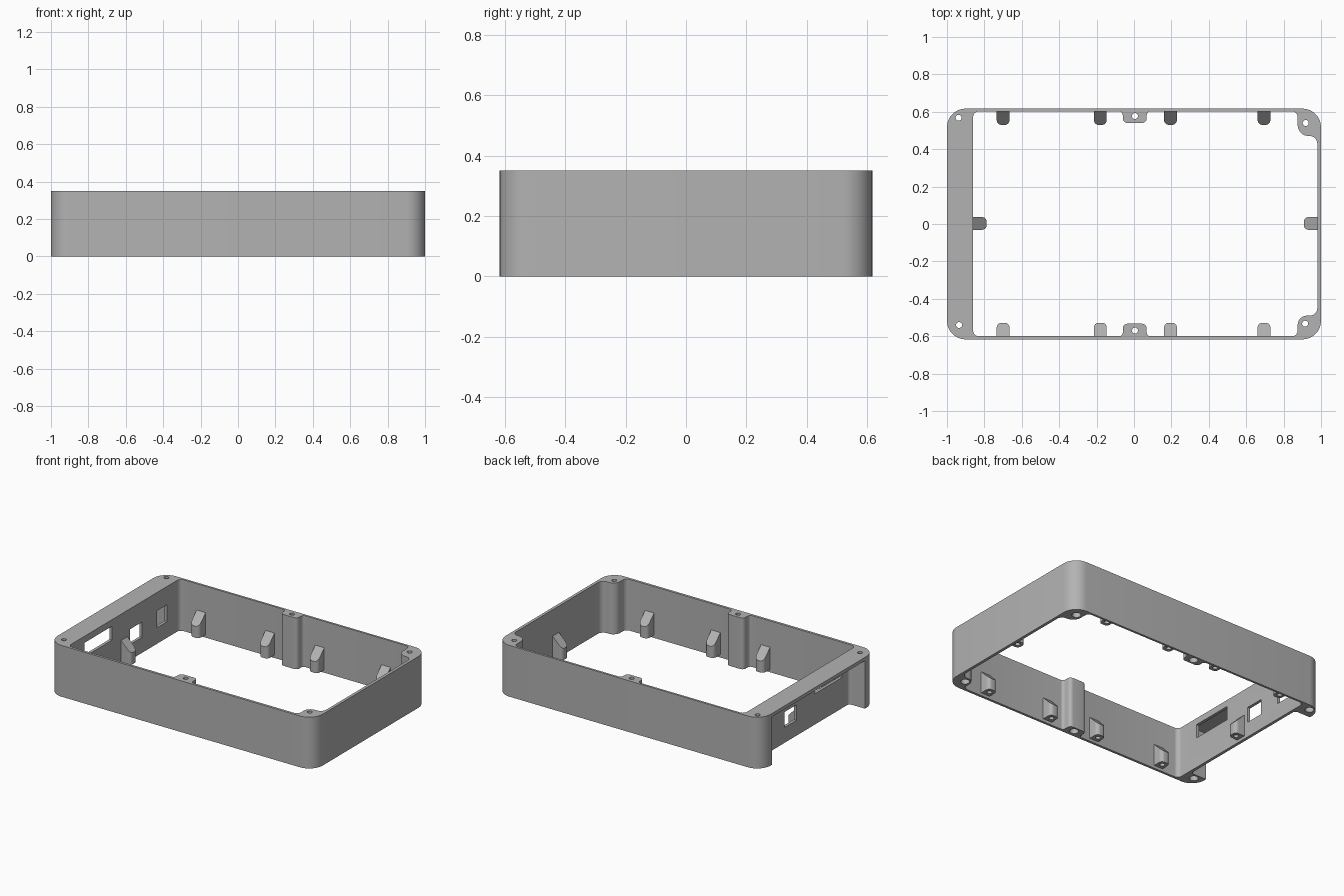
import bpy, bmesh
from math import pi, cos, sin, radians
from mathutils import Vector, Matrix

if "Cube" in bpy.data.objects:
    bpy.data.objects.remove(bpy.data.objects["Cube"])

HEIGHT = 0.35
grey = bpy.data.materials.new("plain grey")
grey.use_nodes = True
colour = (0.45, 0.45, 0.45, 1)
grey.diffuse_color = colour
grey.node_tree.nodes["Principled BSDF"].inputs["Base Color"].default_value = colour


def rounded(corners, steps=8):
    """Replace each right-angled corner (x, y, radius) by an arc."""
    pts = []
    for i, (x, y, r) in enumerate(corners):
        p = Vector((x, y))
        a = (Vector(corners[i - 1][:2]) - p).normalized() * r
        b = (Vector(corners[(i + 1) % len(corners)][:2]) - p).normalized() * r
        if r == 0:
            pts.append(p)
            continue
        for k in range(steps + 1):
            t = k / steps * pi / 2
            pts.append(p + a * (1 - sin(t)) + b * (1 - cos(t)))
    return pts


def box_outline(x0, x1, y0, y1, r=0):
    return rounded([(x0, y0, r), (x1, y0, r), (x1, y1, r), (x0, y1, r)])


def circle(x, y, r, n=24):
    return [Vector((x + r * cos(2 * pi * k / n), y + r * sin(2 * pi * k / n))) for k in range(n)]


def prism(name, outline, z0, z1):
    """Extrude an outline; z1 may be a number or a function of the point."""
    bm = bmesh.new()
    top = z1 if callable(z1) else (lambda p: z1)
    low = [bm.verts.new((p.x, p.y, z0)) for p in outline]
    high = [bm.verts.new((p.x, p.y, top(p))) for p in outline]
    bm.faces.new(low[::-1])
    bm.faces.new(high)
    n = len(outline)
    for i in range(n):
        j = (i + 1) % n
        bm.faces.new((low[i], low[j], high[j], high[i]))
    bmesh.ops.recalc_face_normals(bm, faces=bm.faces)
    mesh = bpy.data.meshes.new(name)
    bm.to_mesh(mesh)
    bm.free()
    mesh.materials.append(grey)
    ob = bpy.data.objects.new(name, mesh)
    bpy.context.scene.collection.objects.link(ob)
    return ob


def cut(ob, outline, z0, z1):
    """Subtract a prism from an object and discard the cutter."""
    cutter = prism("cutter", outline, z0, z1)
    cutter.hide_render = True
    mod = ob.modifiers.new("cut", "BOOLEAN")
    mod.operation, mod.solver, mod.object = "DIFFERENCE", "EXACT", cutter
    bpy.context.view_layer.update()
    deps = bpy.context.evaluated_depsgraph_get()
    mesh = bpy.data.meshes.new_from_object(ob.evaluated_get(deps))
    ob.modifiers.clear()
    ob.data = mesh
    bpy.data.objects.remove(cutter)


def smooth(ob):
    bpy.ops.object.select_all(action="DESELECT")
    ob.select_set(True)
    bpy.context.view_layer.objects.active = ob
    bpy.ops.object.shade_smooth_by_angle(angle=radians(30))


# Outer shell
frame = prism("frame", box_outline(-1, 1, -0.617, 0.617, 0.1), 0, HEIGHT)


# Open middle, leaving the screw pillars standing on the walls
def pillar(y_wall, y_tip):
    return [(-0.06, y_wall, 0.02), (-0.06, y_tip, 0.025),
            (0.068, y_tip, 0.025), (0.068, y_wall, 0.02)]


cavity = [(-0.86, -0.6, 0.03)] + pillar(-0.6, -0.533)
cavity += [(0.875, -0.6, 0.03), (0.875, -0.49, 0.05), (0.98, -0.49, 0.04)]
cavity += [(0.98, 0.47, 0.04), (0.875, 0.47, 0.06), (0.875, 0.602, 0.03)]
cavity += pillar(0.602, 0.54)[::-1] + [(-0.86, 0.602, 0.03)]
cut(frame, rounded(cavity), -0.1, HEIGHT + 0.1)

# Recess under the wide top strip, between two corner legs
cut(frame, box_outline(-1.2, -0.88, -0.5, 0.5, 0.02), -0.1, 0.327)

# Connector windows in the recessed wall
for y0, y1, z0, z1 in [(-0.425, -0.13, 0.21, 0.305),
                       (0.067, 0.195, 0.105, 0.21),
                       (0.357, 0.465, 0.11, 0.225)]:
    cut(frame, box_outline(-0.92, -0.82, y0, y1), z0, z1)

# Screw holes, wider at the bottom
for x, y in [(-0.938, 0.568), (-0.935, -0.54), (0.918, 0.54),
             (0.915, -0.533), (0.005, 0.577), (0.005, -0.57)]:
    cut(frame, circle(x, y, 0.016), -0.1, HEIGHT + 0.1)
    cut(frame, circle(x, y, 0.028), -0.1, 0.08)
smooth(frame)


# Support pegs with sloping tops, built pointing along +x from the wall
def peg(name, x, y, angle):
    outline = rounded([(-0.01, -0.034, 0), (0.072, -0.034, 0.025),
                       (0.072, 0.034, 0.025), (-0.01, 0.034, 0)])
    ob = prism(name, outline, 0.02, lambda p: 0.17 - p.x)
    cut(ob, circle(0.038, 0, 0.016, 16), -0.1, 0.08)
    ob.data.transform(Matrix.Translation((x, y, 0)) @ Matrix.Rotation(angle, 4, "Z"))
    smooth(ob)


for i, x in enumerate((-0.7, -0.18, 0.195, 0.695)):
    peg(f"front_peg_{i + 1}", x, -0.6, pi / 2)
    peg(f"back_peg_{i + 1}", x, 0.602, -pi / 2)
peg("right_peg", -0.86, 0.003, 0)
peg("left_peg", 0.98, 0.003, pi)
